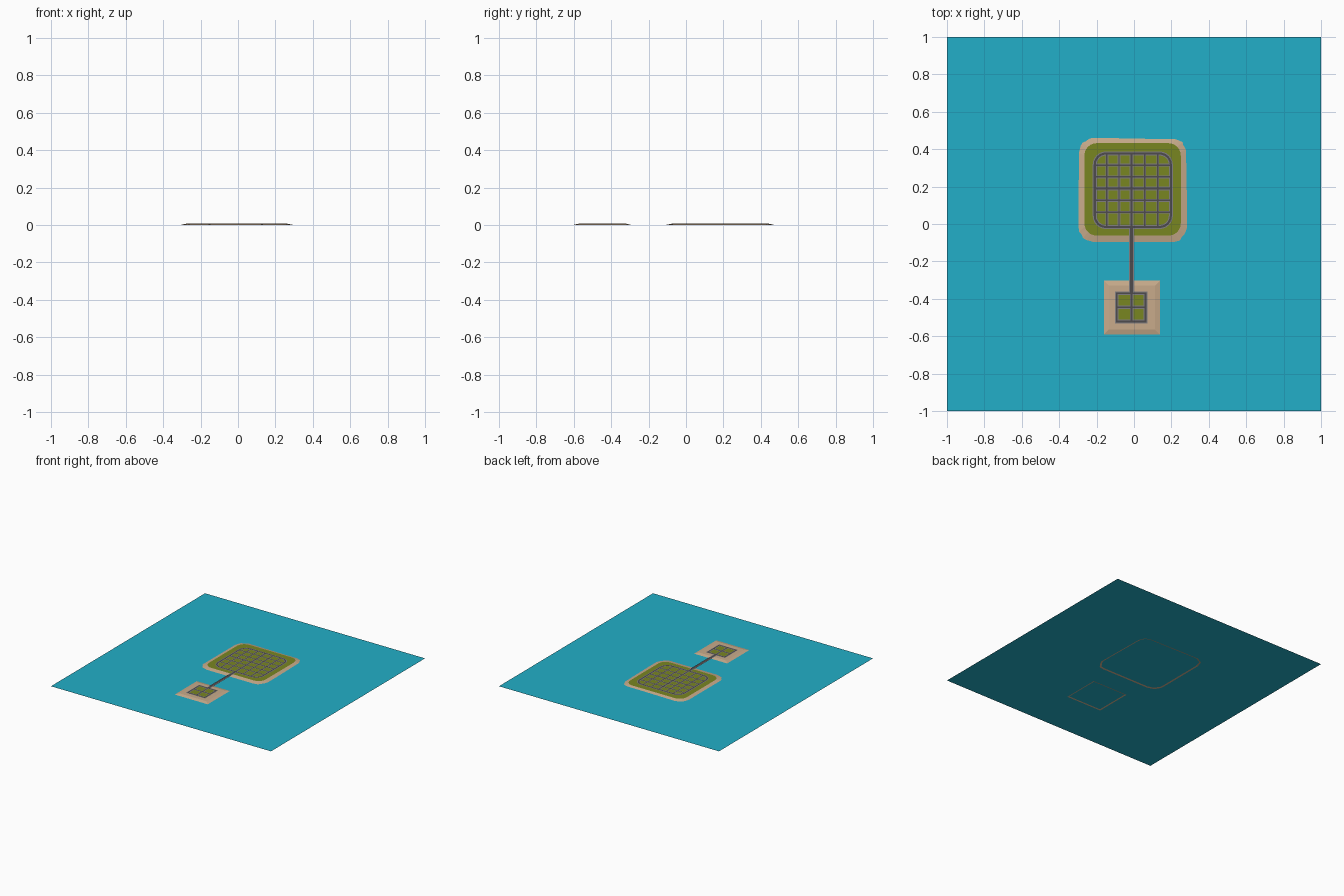
import bpy, bmesh, math, random

if "Cube" in bpy.data.objects:
    bpy.data.objects.remove(bpy.data.objects["Cube"])
random.seed(4)


def material(name, rgb):
    m = bpy.data.materials.new(name)
    m.diffuse_color = (*rgb, 1)
    m.use_nodes = True
    m.node_tree.nodes["Principled BSDF"].inputs["Base Color"].default_value = m.diffuse_color
    return m


WATER = material("water_blue", (0.016, 0.43, 0.58))
SAND = material("sand", (0.58, 0.41, 0.26))
GRASS = material("grass_green", (0.19, 0.24, 0.015))
KERB = material("kerb_grey", (0.22, 0.21, 0.22))
ASPHALT = material("asphalt_dark", (0.075, 0.07, 0.075))

SEA, TOP, LAWN = 0.0025, 0.0090, 0.0094
KERB_Z, ROAD_Z = 0.0102, 0.0106


def outline(x0, x1, y0, y1, r, n=6):
    """Counter-clockwise rectangle with rounded corners (r = 0 gives 4 points)."""
    if r <= 0:
        return [(x0, y0), (x1, y0), (x1, y1), (x0, y1)]
    pts = []
    for k, (cx, cy) in enumerate([(x1 - r, y1 - r), (x0 + r, y1 - r),
                                  (x0 + r, y0 + r), (x1 - r, y0 + r)]):
        for i in range(n + 1):
            a = (k + i / n) * math.pi / 2
            pts.append((cx + r * math.cos(a), cy + r * math.sin(a)))
    return pts


def finish(bm, name, mat):
    me = bpy.data.meshes.new(name)
    bm.to_mesh(me)
    bm.free()
    me.materials.append(mat)
    ob = bpy.data.objects.new(name, me)
    bpy.context.collection.objects.link(ob)
    return ob


def stack(name, mat, rings, cap=True):
    """Bridge outlines given as (points, z) from outside in, then cap the last."""
    bm = bmesh.new()
    vs = [[bm.verts.new((x, y, z)) for x, y in pts] for pts, z in rings]
    for a, b in zip(vs, vs[1:]):
        for i in range(len(a)):
            j = (i + 1) % len(a)
            bm.faces.new((a[i], a[j], b[j], b[i]))
    if cap:
        bm.faces.new(vs[-1])
    return finish(bm, name, mat)


def grow(box, d):
    return (box[0] - d, box[1] + d, box[2] - d, box[3] + d)


def strips(name, mat, boxes, z):
    bm = bmesh.new()
    for x0, x1, y0, y1 in boxes:
        bm.faces.new([bm.verts.new((x, y, z)) for x, y in outline(x0, x1, y0, y1, 0)])
    return finish(bm, name, mat)


def loop_road(name, box, r, w):
    """Closed road: kerb band with a narrower asphalt band on top."""
    for part, mat, k, z in (("kerb", KERB, 0.5, KERB_Z), ("asphalt", ASPHALT, 0.25, ROAD_Z)):
        d = w * k
        rings = [(outline(*grow(box, s), r + s if r else 0), z) for s in (d, -d)]
        stack(f"{name}_{part}", mat, rings, cap=False)


def street_grid(name, box, xs, ys, w):
    x0, x1, y0, y1 = box
    for part, mat, k, z in (("kerb", KERB, 0.5, KERB_Z), ("asphalt", ASPHALT, 0.25, ROAD_Z)):
        d = w * k
        # Crossing streets sit a hair apart so they never flicker
        strips(f"{name}_{part}_along", mat, [(x - d, x + d, y0, y1) for x in xs], z)
        strips(f"{name}_{part}_across", mat, [(x0, x1, y - d, y + d) for y in ys], z - 0.0001)


# Sea
strips("sea", WATER, [(-1, 1, -1, 1)], SEA)

# Main island: sand beach with a slightly uneven foot, lawn on top
lawn = (-0.265, 0.25, -0.062, 0.432)
foot = [(x + random.uniform(-.005, .005), y + random.uniform(-.005, .005))
        for x, y in outline(-0.308, 0.292, -0.11, 0.468, 0.085)]
stack("main_beach", SAND, [(foot, 0), (outline(*lawn, 0.065), TOP)])
stack("main_lawn", GRASS, [(outline(*lawn, 0.065), LAWN)])

# Small island: square beach with a sloped rim, square lawn
stack("small_beach", SAND, [(outline(-0.172, 0.15, -0.602, -0.293, 0), 0),
                            (outline(-0.135, 0.112, -0.565, -0.33, 0), TOP)])
stack("small_lawn", GRASS, [(outline(-0.10, 0.072, -0.53, -0.362, 0), LAWN)])

# Main island streets
ring = (-0.21, 0.197, -0.016, 0.377)
loop_road("main_ring_road", ring, 0.06, 0.022)
street_grid("main_street", ring, [-0.145, -0.08, 0.057, 0.127],
            [0.315, 0.252, 0.126, 0.063], 0.015)
street_grid("main_avenue", ring, [-0.013], [0.19], 0.02)

# Small island streets
square = (-0.092, 0.062, -0.521, -0.37)
loop_road("small_ring_road", square, 0, 0.02)
street_grid("small_street", square, [-0.013], [-0.445], 0.018)

# Bridge between the islands
strips("bridge_kerb", KERB, [(-0.027, 0.001, -0.37, -0.016)], KERB_Z + 0.0001)
strips("bridge_asphalt", ASPHALT, [(-0.021, -0.005, -0.37, -0.016)], ROAD_Z + 0.0001)
